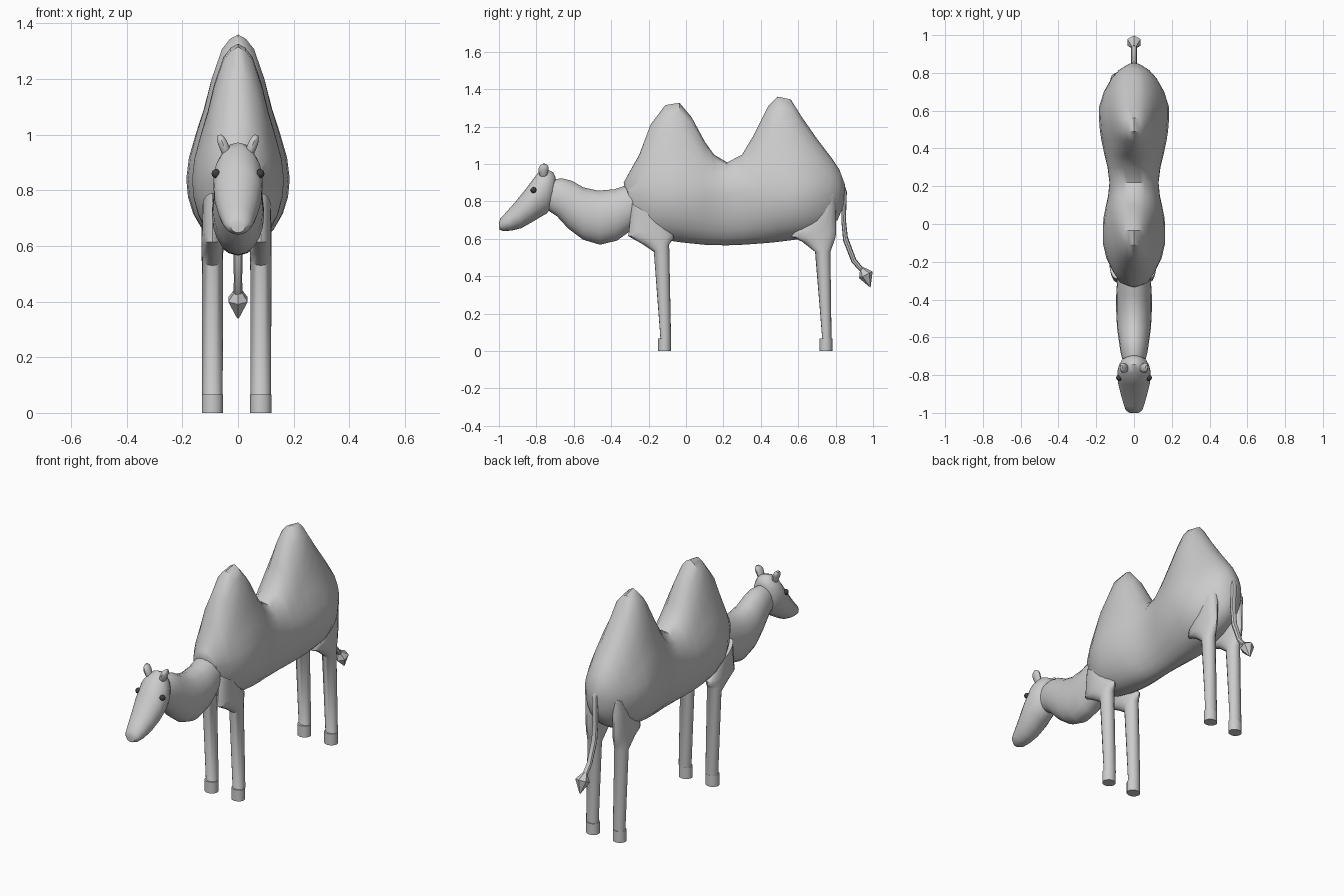
import bpy, bmesh, math


def finish(name, bm, angle=40):
    bmesh.ops.recalc_face_normals(bm, faces=bm.faces[:])
    me = bpy.data.meshes.new(name)
    bm.to_mesh(me)
    bm.free()
    ob = bpy.data.objects.new(name, me)
    bpy.context.collection.objects.link(ob)
    bpy.ops.object.select_all(action='DESELECT')
    ob.select_set(True)
    bpy.context.view_layer.objects.active = ob
    bpy.ops.object.shade_smooth_by_angle(angle=math.radians(angle))
    return ob


def ellipse(n):
    def section(a, b):
        return [(math.sin(2 * math.pi * i / n), 0.5 + 0.5 * math.cos(2 * math.pi * i / n))
                for i in range(n)]
    return section


def hump_section(a, b):
    # Round belly below the widest line, tapering hump above it
    mid = (0.84 - b[1]) / (a[1] - b[1])
    k = min(1, max(0, (a[1] - 1.0) / 0.3))
    taper = [(0.15, .95), (0.33, .81), (0.5, .66), (0.7, .52), (0.9, .32), (0.97, .16)]
    half = [(math.sin(i * math.pi / 12), mid * (1 - math.cos(i * math.pi / 12))) for i in range(1, 7)]
    half += [(k * s + (1 - k) * math.sqrt(1 - t * t), mid + (1 - mid) * t) for t, s in taper]
    return [(0, 0)] + half + [(0, 1)] + [(-s, t) for s, t in reversed(half)]


def loft(name, rings, section, dx=0.0, angle=40):
    # Each ring: two opposite (y, z) points and a half width in x
    bm = bmesh.new()
    loops = []
    for a, b, w in rings:
        loops.append([bm.verts.new((dx + s * w, b[0] + (a[0] - b[0]) * t, b[1] + (a[1] - b[1]) * t))
                      for s, t in section(a, b)])
    for p, q in zip(loops, loops[1:]):
        n = len(p)
        for i in range(n):
            bm.faces.new((p[i], p[(i + 1) % n], q[(i + 1) % n], q[i]))
    bm.faces.new(loops[0])
    bm.faces.new(loops[-1])
    return finish(name, bm, angle)


# Body with two humps
loft("body", [
    ((-.333, .90), (-.295, .71), .03), ((-.32, .925), (-.285, .67), .075),
    ((-.25, 1.05), (-.24, .635), .115), ((-.19, 1.21), (-.18, .61), .145),
    ((-.11, 1.315), (-.10, .592), .165), ((-.035, 1.327), (-.035, .582), .165),
    ((.03, 1.25), (.03, .575), .162), ((.10, 1.12), (.10, .568), .148),
    ((.15, 1.05), (.15, .566), .137), ((.22, 1.008), (.22, .565), .13),
    ((.30, 1.05), (.30, .568), .14), ((.36, 1.15), (.36, .572), .155),
    ((.44, 1.31), (.44, .578), .172), ((.49, 1.36), (.49, .583), .18),
    ((.56, 1.345), (.56, .592), .186), ((.62, 1.25), (.62, .60), .185),
    ((.70, 1.135), (.70, .62), .16), ((.78, 1.03), (.76, .655), .12),
    ((.82, .97), (.81, .70), .08), ((.85, .89), (.84, .77), .03)], hump_section)

# Neck
loft("neck", [
    ((-.24, .90), (-.24, .67), .08), ((-.31, .89), (-.30, .64), .09), ((-.38, .865), (-.37, .59), .094),
    ((-.47, .857), (-.46, .568), .094), ((-.55, .875), (-.55, .595), .09),
    ((-.61, .91), (-.63, .655), .08), ((-.66, .922), (-.69, .72), .072),
    ((-.70, .92), (-.75, .76), .06)], ellipse(20))

# Head
loft("head", [
    ((-.697, .93), (-.703, .83), .03), ((-.71, .955), (-.72, .765), .062),
    ((-.745, .972), (-.745, .735), .08), ((-.79, .955), (-.78, .715), .09),
    ((-.85, .875), (-.83, .685), .086), ((-.91, .80), (-.88, .657), .072),
    ((-.965, .738), (-.93, .644), .057), ((-.993, .708), (-.975, .641), .045),
    ((-1.0, .685), (-.998, .648), .025)], ellipse(18))

# Tail and tuft
loft("tail", [
    ((.85, .88), (.83, .86), .016), ((.86, .85), (.835, .84), .018),
    ((.855, .70), (.83, .70), .017), ((.865, .61), (.84, .59), .017),
    ((.91, .49), (.885, .475), .015), ((.955, .435), (.935, .42), .016)], ellipse(8))
loft("tail_tuft", [
    ((.945, .45), (.93, .43), .014), ((.998, .425), (.925, .39), .04),
    ((.987, .342), (.984, .34), .004)], ellipse(6), angle=25)

eye_mat = bpy.data.materials.new("dark_eye")
eye_mat.diffuse_color = (.05, .05, .05, 1)

front = [((-.15, .05), (-.082, .05), .034), ((-.137, .07), (-.08, .07), .037),
         ((-.172, .53), (-.09, .57), .038), ((-.23, .57), (-.08, .585), .039),
         ((-.31, .615), (-.068, .60), .039), ((-.305, .64), (-.068, .62), .039),
         ((-.29, .79), (-.15, .70), .036)]
rear = [((.715, .05), (.778, .05), .034), ((.728, .07), (.778, .07), .037),
        ((.69, .53), (.772, .53), .038), ((.62, .585), (.79, .58), .039),
        ((.567, .61), (.80, .61), .039), ((.57, .64), (.803, .65), .039),
        ((.67, .74), (.80, .78), .037), ((.76, .83), (.795, .845), .03)]

for tag, side in (("left", -1), ("right", 1)):
    # Legs and feet
    leg_x = side * .087 - .005
    for part, rings, y0, y1 in (("front", front, -.15, -.08), ("rear", rear, .713, .783)):
        loft(f"{part}_leg_{tag}", rings, ellipse(16), leg_x)
        loft(f"{part}_foot_{tag}", [((y0, 0), (y1, 0), .038), ((y0, .066), (y1, .066), .038)],
             ellipse(16), leg_x)
    # Ears, leaning outward
    ear = loft(f"ear_{tag}", [
        ((-.77, -.05), (-.745, -.05), .012), ((-.785, -.02), (-.74, -.02), .018),
        ((-.79, .012), (-.735, .012), .018), ((-.782, .03), (-.737, .03), .013),
        ((-.768, .04), (-.748, .04), .007)], ellipse(10))
    ear.location = (side * .052, 0, .962)
    ear.rotation_euler = (0, side * math.radians(22), 0)
    # Eyes
    bm = bmesh.new()
    bmesh.ops.create_uvsphere(bm, u_segments=12, v_segments=8, radius=.016)
    eye = finish(f"eye_{tag}", bm)
    eye.location = (side * .079, -.815, .86)
    eye.data.materials.append(eye_mat)
